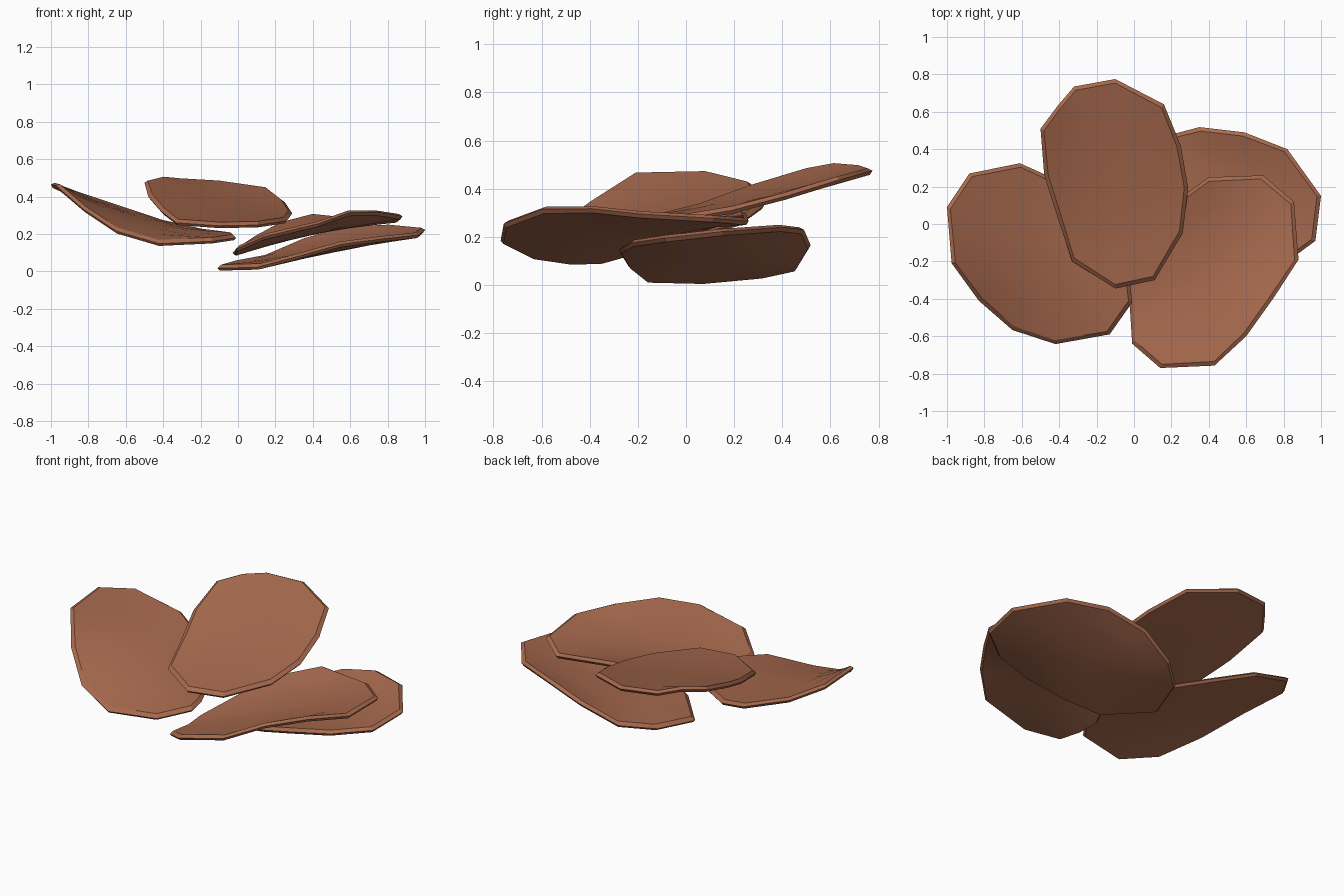
import bpy, bmesh, math
from mathutils import Vector

if "Cube" in bpy.data.objects:
    bpy.data.objects.remove(bpy.data.objects["Cube"])

clay = bpy.data.materials.new("terracotta")
clay.diffuse_color = (0.388, 0.143, 0.076, 1)
clay.use_nodes = True
clay.node_tree.nodes["Principled BSDF"].inputs["Base Color"].default_value = clay.diffuse_color

# Rim paths of the four overlapping shells
RIMS = {
    "top_petal": [(-.10, .775, .475), (.16, .64, .438), (.25, .42, .37), (.29, .19, .31),
                  (.26, -.05, .27), (.11, -.30, .248), (-.10, -.345, .244), (-.33, -.20, .26),
                  (-.41, .04, .32), (-.48, .26, .40), (-.50, .51, .475), (-.41, .63, .497),
                  (-.32, .735, .488)],
    "left_petal": [(-1.0, .09, .465), (-.88, .27, .42), (-.61, .325, .33), (-.40, .23, .26),
                   (-.18, .05, .21), (-.02, -.32, .19), (-.01, -.42, .18), (-.13, -.59, .162),
                   (-.42, -.642, .148), (-.65, -.567, .215), (-.83, -.41, .335), (-.975, -.21, .46)],
    "front_petal": [(.14, -.77, .185), (.43, -.757, .255), (.60, -.60, .315), (.75, -.39, .317),
                    (.88, -.19, .295), (.855, .12, .277), (.69, .26, .265), (.40, .25, .295),
                    (.22, .12, .25), (.07, -.10, .17), (-.03, -.35, .10), (-.02, -.48, .096),
                    (-.01, -.64, .12)],
    "back_petal": [(1.0, .15, .222), (.82, .40, .24), (.59, .49, .23), (.35, .518, .165),
                   (.13, .46, .07), (-.03, .32, .04), (-.11, .07, .017),
                   (.10, -.165, .022), (.32, -.24, .08), (.55, -.28, .145), (.78, -.23, .175),
                   (.97, -.09, .195)],
}


def inner_point(rim, k, r):
    """Smoothly blend the rim inwards, as a membrane stretched over it."""
    n = len(rim)
    total, weight = Vector(), 0
    for i, p in enumerate(rim):
        w = (1 - r * r) / (1 - 2 * r * math.cos(2 * math.pi * (i - k) / n) + r * r)
        total += p * w
        weight += w
    return total / weight


def petal(name, coords, half=0.015, sag=0.02):
    rim = [Vector(c) for c in coords]
    n = len(rim)
    centre = inner_point(rim, 0, 0)
    bm = bmesh.new()
    edge = [bm.verts.new(p) for p in rim]
    # upper and lower skins meet the rim through a narrow chamfer
    for side, inset in ((1, 0.022), (-1, 0.012)):
        lift = Vector((0, 0, side * half))
        lip = [bm.verts.new(p + (centre - p).normalized() * inset + lift) for p in rim]
        rings = [edge, lip]
        for r in (0.72, 0.48, 0.24):
            drop = Vector((0, 0, -sag * (1 - r * r)))
            rings.append([bm.verts.new(inner_point(rim, k, r) + lift + drop) for k in range(n)])
        for a, b in zip(rings, rings[1:]):
            for k in range(n):
                j = (k + 1) % n
                bm.faces.new((a[k], a[j], b[j], b[k]))
        hub = bm.verts.new(centre + lift - Vector((0, 0, sag)))
        last = rings[-1]
        for k in range(n):
            bm.faces.new((last[k], last[(k + 1) % n], hub))
    bmesh.ops.recalc_face_normals(bm, faces=bm.faces)
    mesh = bpy.data.meshes.new(name)
    bm.to_mesh(mesh)
    bm.free()
    mesh.materials.append(clay)
    obj = bpy.data.objects.new(name, mesh)
    bpy.context.collection.objects.link(obj)
    bpy.ops.object.select_all(action='DESELECT')
    obj.select_set(True)
    bpy.context.view_layer.objects.active = obj
    bpy.ops.object.shade_smooth_by_angle(angle=math.radians(22))


for name, coords in RIMS.items():
    petal(name, coords)
